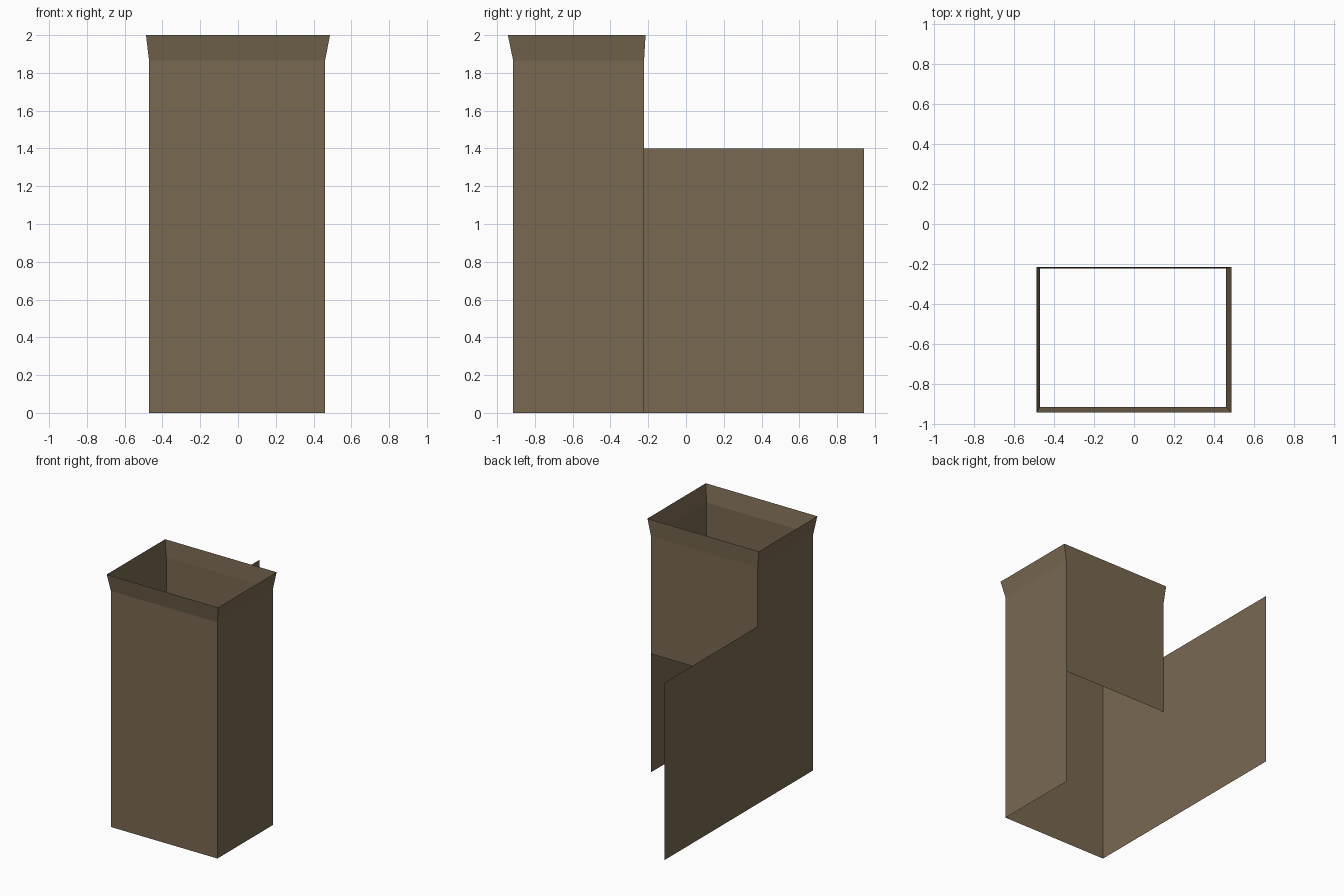
import bpy

if "Cube" in bpy.data.objects:
    bpy.data.objects.remove(bpy.data.objects["Cube"])

# One flat colour for the whole model
brown = bpy.data.materials.new("weathered_brown")
brown.diffuse_color = (0.19, 0.14, 0.083, 1)
brown.use_nodes = True
brown.node_tree.nodes["Principled BSDF"].inputs["Base Color"].default_value = brown.diffuse_color

# Shaft and rim footprints: left, right, front, back
L, R, F, B = -0.471, 0.461, -0.915, -0.222
RL, RR, RF, RB = -0.487, 0.487, -0.943, -0.214
FLARE, TOP = 1.865, 2.0


def ring(l, r, f, b, z):
    return [(l, f, z), (r, f, z), (r, b, z), (l, b, z)]


def sheet(name, verts, faces):
    """Single-thickness panel object."""
    me = bpy.data.meshes.new(name)
    me.from_pydata(verts, [], faces)
    me.materials.append(brown)
    ob = bpy.data.objects.new(name, me)
    bpy.context.collection.objects.link(ob)
    return ob


def wall(name, a, b, z0, z1):
    """Upright panel between two plan points, outward normal to the right of a->b."""
    return sheet(name, [(*a, z0), (*b, z0), (*b, z1), (*a, z1)], [(0, 1, 2, 3)])


# Shaft walls; the back one stops above an opening
wall("front_wall", (L, F), (R, F), 0, FLARE)
wall("right_wall", (R, F), (R, B), 0, FLARE)
wall("back_wall", (R, B), (L, B), 0.935, FLARE)
wall("left_wall", (L, B), (L, F), 0, FLARE)

# Long side panel running backwards from the left wall
wall("side_panel", (L, 0.943), (L, B), 0, 1.4)

# Flared open rim
sheet("flared_rim", ring(L, R, F, B, FLARE) + ring(RL, RR, RF, RB, TOP),
      [(i, (i + 1) % 4, (i + 1) % 4 + 4, i + 4) for i in range(4)])
